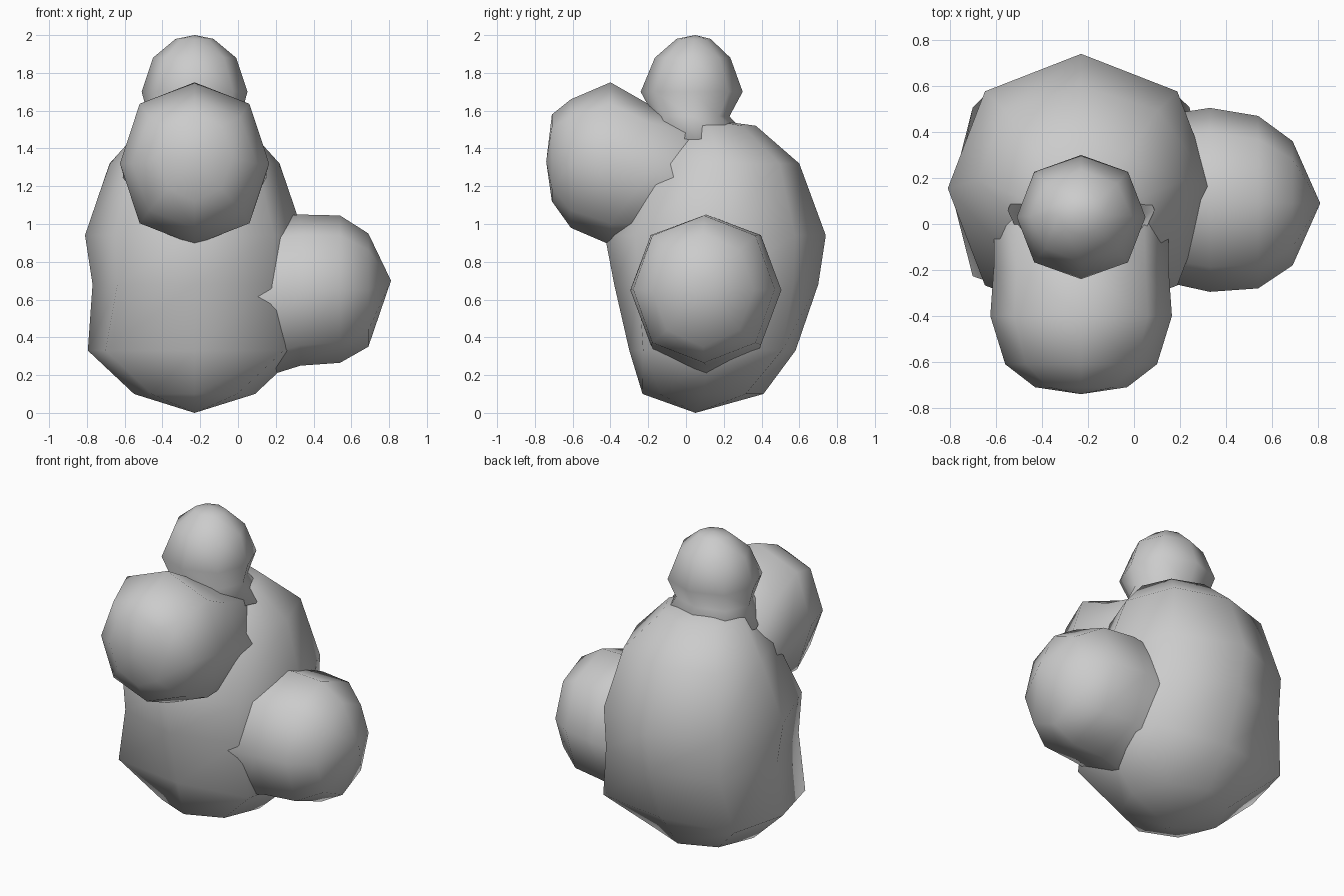
import bpy, bmesh, math
from mathutils import Vector


def loft(name, axis, start, rings, end):
    """Eight-sided smooth blob. Ring: (position, centre u, centre v, radius u, radius v, corner fullness)."""
    bm = bmesh.new()

    def point(t, u, v):
        return bm.verts.new({'x': Vector((t, u, v)),
                             'y': Vector((u, t, v)),
                             'z': Vector((u, v, t))}[axis])

    loops = []
    for t, cu, cv, ru, rv, full in rings:
        loop = []
        for i in range(8):
            a = i * math.pi / 4
            k = full if i % 2 else 1
            loop.append(point(t, cu + ru * k * math.cos(a), cv + rv * k * math.sin(a)))
        loops.append(loop)
    for a, b in zip(loops, loops[1:]):
        for i in range(8):
            j = (i + 1) % 8
            bm.faces.new((a[i], a[j], b[j], b[i]))
    for tip, loop in ((point(*start), loops[0]), (point(*end), loops[-1])):
        for i in range(8):
            bm.faces.new((tip, loop[i], loop[(i + 1) % 8]))
    bmesh.ops.recalc_face_normals(bm, faces=bm.faces)
    for f in bm.faces:
        f.smooth = True
    me = bpy.data.meshes.new(name)
    bm.to_mesh(me)
    bm.free()
    ob = bpy.data.objects.new(name, me)
    bpy.context.collection.objects.link(ob)
    return ob


CX = -0.23

# Main body, bottom to top
loft("body", 'z', (0, CX, 0.05), [
    (0.10, CX, 0.09, 0.32, 0.32, 1.0),
    (0.33, CX, 0.14, 0.565, 0.44, 1.18),
    (0.68, CX, 0.16, 0.54, 0.54, 1.07),
    (0.94, CX, 0.155, 0.58, 0.585, 1.02),
    (1.32, CX, 0.19, 0.45, 0.41, 1.05),
    (1.52, CX, 0.12, 0.27, 0.25, 1.0)], (1.56, CX, 0.08))

# Small ball on top, with its neck sunk into the body
loft("top_ball", 'z', (2.0, CX, 0.05), [
    (1.98, CX, 0.04, 0.10, 0.09, 1.0),
    (1.88, CX, 0.035, 0.22, 0.20, 1.0),
    (1.70, CX, 0.03, 0.28, 0.27, 1.03),
    (1.57, CX, 0.03, 0.245, 0.20, 1.03),
    (1.45, CX, 0.06, 0.32, 0.28, 1.0)], (1.40, CX, 0.06))

# Front lobe, running back into the body
loft("front_lobe", 'y', (-0.74, CX, 1.33), [
    (-0.71, CX, 1.35, 0.20, 0.23, 1.0),
    (-0.61, CX, 1.32, 0.33, 0.34, 1.03),
    (-0.40, CX, 1.32, 0.395, 0.43, 1.04),
    (-0.19, CX, 1.27, 0.38, 0.36, 1.04),
    (0.20, CX, 1.20, 0.38, 0.32, 1.0)], (0.25, CX, 1.2))

# Right lobe, running sideways into the body
loft("right_lobe", 'x', (0.81, 0.09, 0.70), [
    (0.69, 0.09, 0.65, 0.27, 0.30, 1.0),
    (0.54, 0.095, 0.655, 0.375, 0.39, 1.03),
    (0.33, 0.105, 0.65, 0.40, 0.40, 1.03),
    (0.17, 0.11, 0.62, 0.37, 0.42, 1.03),
    (-0.10, 0.12, 0.60, 0.37, 0.46, 1.0)], (-0.15, 0.12, 0.6))
